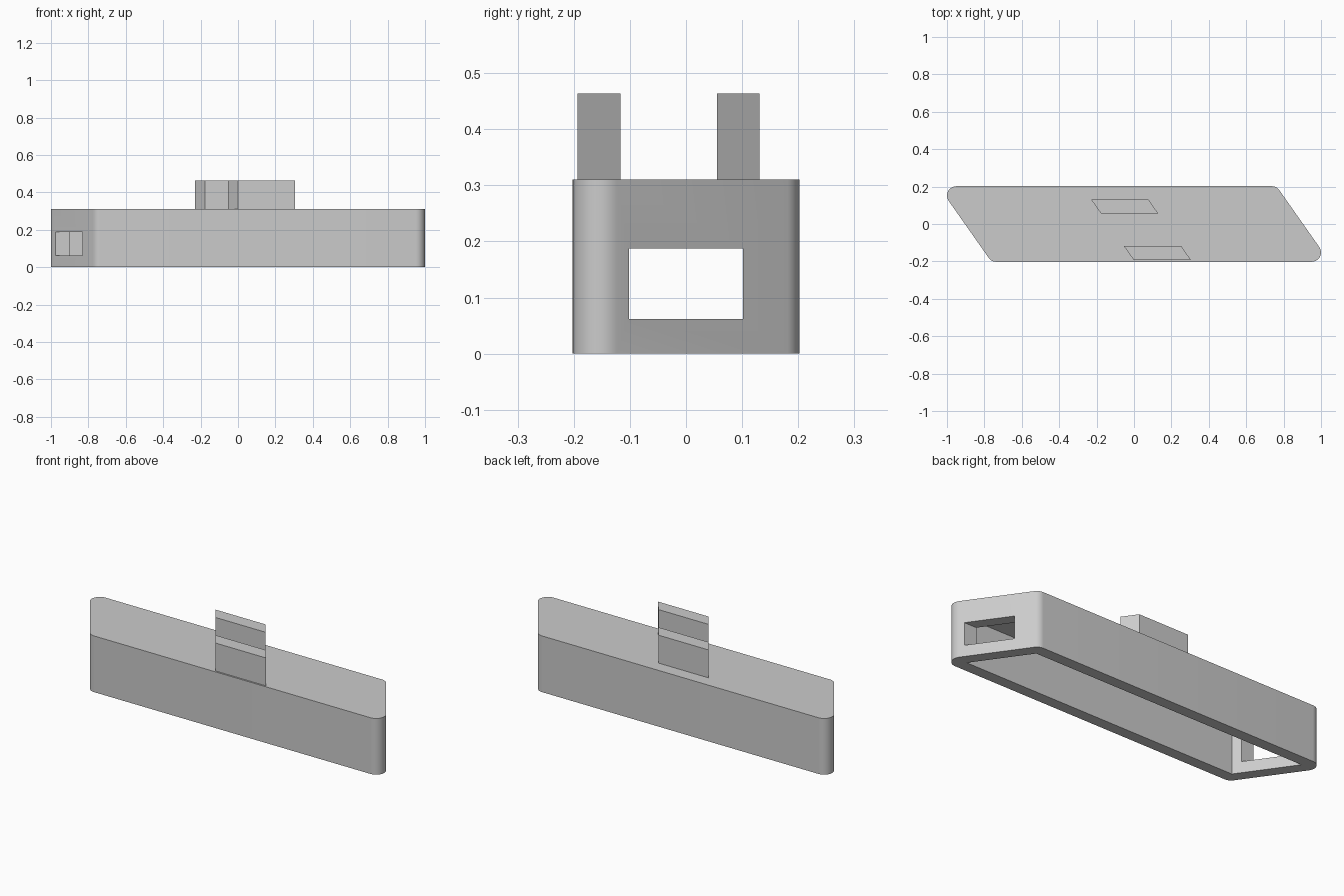
import bpy
import bmesh
import math
from mathutils import Vector

if "Cube" in bpy.data.objects:
    bpy.data.objects.remove(bpy.data.objects["Cube"], do_unlink=True)

SLANT = 0.703          # sideways shift of the ends per unit of depth
HEIGHT = 0.31
WALL = 0.061
HALF_DEPTH = 0.202
HALF_LENGTH = 0.904

grey = bpy.data.materials.new("light grey")
grey.use_nodes = True
grey.diffuse_color = (0.6, 0.6, 0.6, 1)
grey.node_tree.nodes["Principled BSDF"].inputs["Base Color"].default_value = (0.6, 0.6, 0.6, 1)


def slanted(half_length, y0, y1, cx=0.0):
    """Counter-clockwise parallelogram with slanted ends."""
    return [Vector((cx + sx * half_length - SLANT * y, y))
            for sx, y in ((-1, y0), (1, y0), (1, y1), (-1, y1))]


def rounded(corners, radius, steps=12):
    """Replace every corner by a tangent arc."""
    out = []
    for i, p in enumerate(corners):
        a = (corners[i - 1] - p).normalized()
        b = (corners[(i + 1) % len(corners)] - p).normalized()
        half = math.acos(a.dot(b)) / 2
        centre = p + (a + b).normalized() * radius / math.sin(half)
        start = p + a * radius / math.tan(half) - centre
        sweep = math.pi - 2 * half
        for k in range(steps + 1):
            t = sweep * k / steps
            c, s = math.cos(t), math.sin(t)
            out.append(centre + Vector((start.x * c - start.y * s,
                                        start.x * s + start.y * c)))
    return out


def prism(name, outline, z0, z1):
    """Upright solid over a flat outline."""
    bm = bmesh.new()
    base = bm.faces.new([bm.verts.new((p.x, p.y, z0)) for p in outline])
    top = bmesh.ops.extrude_face_region(bm, geom=[base], use_keep_orig=True)
    verts = [g for g in top["geom"] if isinstance(g, bmesh.types.BMVert)]
    bmesh.ops.translate(bm, verts=verts, vec=(0, 0, z1 - z0))
    bmesh.ops.recalc_face_normals(bm, faces=bm.faces)
    mesh = bpy.data.meshes.new(name)
    bm.to_mesh(mesh)
    bm.free()
    mesh.materials.append(grey)
    obj = bpy.data.objects.new(name, mesh)
    bpy.context.collection.objects.link(obj)
    return obj


def activate(obj):
    bpy.ops.object.select_all(action='DESELECT')
    obj.select_set(True)
    bpy.context.view_layer.objects.active = obj


def cut(obj, cutter):
    mod = obj.modifiers.new("cut", 'BOOLEAN')
    mod.operation = 'DIFFERENCE'
    mod.solver = 'EXACT'
    mod.object = cutter
    cutter.hide_render = True
    activate(obj)
    bpy.ops.object.modifier_apply(modifier=mod.name)
    bpy.data.objects.remove(cutter, do_unlink=True)


# Housing: rounded slanted block, hollow and open underneath
housing = prism("housing", rounded(slanted(HALF_LENGTH, -HALF_DEPTH, HALF_DEPTH), 0.05),
                0, HEIGHT)
inner = HALF_DEPTH - WALL
cut(housing, prism("cavity_cutter", slanted(HALF_LENGTH - 0.075, -inner, inner),
                   -0.1, HEIGHT - WALL))

# Rectangular window through both end walls
window = [Vector(p) for p in ((-2, -0.102), (2, -0.102), (2, 0.102), (-2, 0.102))]
cut(housing, prism("window_cutter", window, 0.062, 0.187))
activate(housing)
bpy.ops.object.shade_smooth_by_angle(angle=math.radians(30))

# Two upright tabs on the top
for name, y0, y1 in (("front_tab", -0.193, -0.117), ("back_tab", 0.055, 0.131)):
    prism(name, slanted(0.153, y0, y1, 0.016), HEIGHT - 0.002, 0.464)
